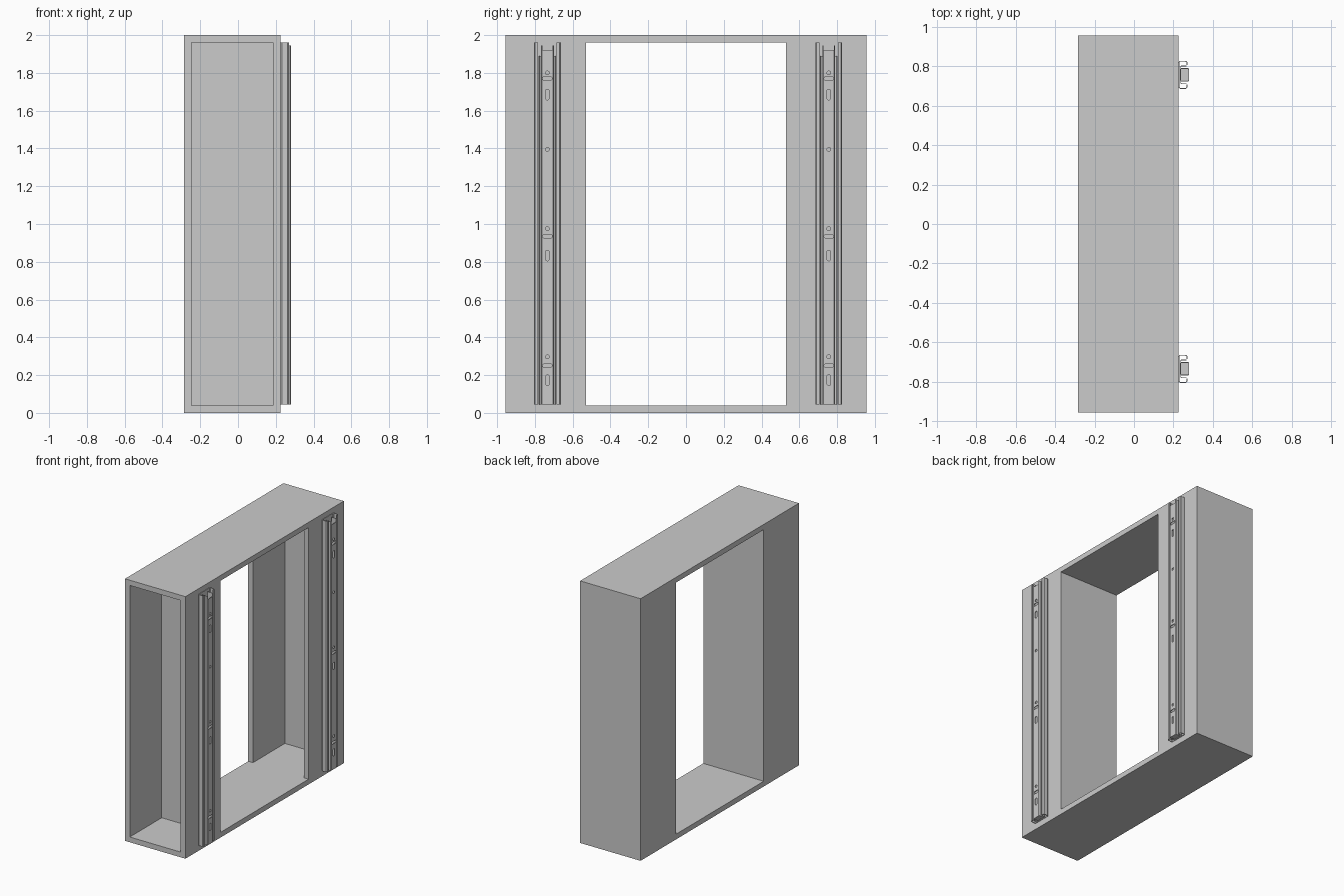
import bpy, bmesh, math
from mathutils import Vector

if "Cube" in bpy.data.objects:
    bpy.data.objects.remove(bpy.data.objects["Cube"])


def make_object(name, bm):
    bmesh.ops.recalc_face_normals(bm, faces=bm.faces)
    mesh = bpy.data.meshes.new(name)
    bm.to_mesh(mesh)
    bm.free()
    ob = bpy.data.objects.new(name, mesh)
    bpy.context.collection.objects.link(ob)
    return ob


def add_box(bm, x, y, z):
    verts = bmesh.ops.create_cube(bm, size=1)["verts"]
    for v in verts:
        v.co = Vector((x[0] if v.co.x < 0 else x[1],
                       y[0] if v.co.y < 0 else y[1],
                       z[0] if v.co.z < 0 else z[1]))


def add_prism(bm, pts, direction):
    """Extrude a closed outline of 3D points along a vector."""
    face = bm.faces.new([bm.verts.new(p) for p in pts])
    new = bmesh.ops.extrude_face_region(bm, geom=[face], use_keep_orig=True)["geom"]
    for v in new:
        if isinstance(v, bmesh.types.BMVert):
            v.co += Vector(direction)


def cut(ob, cutter_bm):
    """Subtract the cutter shapes and bake the result."""
    cutter = make_object("cutter", cutter_bm)
    cutter.hide_render = True
    mod = ob.modifiers.new("cut", "BOOLEAN")
    mod.operation, mod.solver, mod.object = "DIFFERENCE", "EXACT", cutter
    deps = bpy.context.evaluated_depsgraph_get()
    mesh = bpy.data.meshes.new_from_object(ob.evaluated_get(deps))
    ob.modifiers.clear()
    ob.data = mesh
    bpy.data.objects.remove(cutter)


# cabinet carcass: box with front compartment, middle opening, back compartment
bm = bmesh.new()
add_box(bm, (-0.285, 0.225), (-0.955, 0.955), (0, 2))
frame = make_object("cabinet_frame", bm)
for xr, yr in (((-0.5, 0.5), (-0.53, 0.53)),
               ((-0.245, 0.185), (-1.1, -0.57)),
               ((-0.245, 0.185), (0.4, 0.915))):
    bm = bmesh.new()
    add_box(bm, xr, yr, (0.04, 1.96))
    cut(frame, bm)

WALL = 0.225


def channel(name, half, yc, z0, z1, t=0.004):
    """Symmetric sheet-metal channel; half = (side offset, height off wall)."""
    path = [Vector((-u, v)) for u, v in reversed(half)] + [Vector(p) for p in half]
    left, right = [], []
    for i, p in enumerate(path):
        normals = []
        for a, b in ((i - 1, i), (i, i + 1)):
            if a >= 0 and b < len(path):
                d = (path[b] - path[a]).normalized()
                normals.append(Vector((-d.y, d.x)))
        n = sum(normals, Vector((0, 0))).normalized()
        n *= t / 2 / max(0.4, n.dot(normals[0]))
        left.append(p + n)
        right.append(p - n)
    outline = left + right[::-1]
    bm = bmesh.new()
    add_prism(bm, [(WALL + p.y, yc + p.x, z0) for p in outline], (0, 0, z1 - z0))
    return make_object(name, bm)


def add_slot(bm, yc, zc, w, h):
    """Rounded slot cutter running along x; equal w and h give a round hole."""
    r = min(w, h) / 2
    dy, dz = w / 2 - r, h / 2 - r
    pts = []
    for i in range(16):
        a = 2 * math.pi * (i + 0.5) / 16
        c, s = math.cos(a), math.sin(a)
        pts.append((WALL + 0.035, yc + r * c + math.copysign(dy, c),
                    zc + r * s + math.copysign(dz, s)))
    add_prism(bm, pts, (0.05, 0, 0))


OUTER = [(0.063, 0.003), (0.069, 0.009), (0.069, 0.037), (0.064, 0.043), (0.049, 0.043)]
MIDDLE = [(0.041, 0.012), (0.045, 0.016), (0.045, 0.040)]
INNER = [(0.028, 0.053), (0.032, 0.049), (0.032, 0.012)]

for side, yc in (("front", -0.734), ("back", 0.756)):
    # nested drawer slide members
    channel(side + "_outer_rail", OUTER, yc, 0.045, 1.96)
    channel(side + "_middle_rail", MIDDLE, yc, 0.045, 1.89)
    inner = channel(side + "_inner_rail", INNER, yc, 0.045, 1.945)

    # screw holes, slots and top notch
    bm = bmesh.new()
    for z in (1.80, 1.395, 0.975, 0.297):
        add_slot(bm, yc, z, 0.02, 0.02)
    for z in (1.77, 0.935, 0.25):
        add_slot(bm, yc, z, 0.05, 0.02)
    for z in (1.685, 0.833, 0.173):
        add_slot(bm, yc, z, 0.02, 0.056)
    add_box(bm, (WALL + 0.035, WALL + 0.08), (yc - 0.027, yc + 0.027), (1.92, 2.0))
    cut(inner, bm)

    # folded end stop at the bottom
    bm = bmesh.new()
    add_box(bm, (WALL + 0.008, WALL + 0.051), (yc - 0.029, yc + 0.029), (0.046, 0.052))
    make_object(side + "_end_stop", bm)
